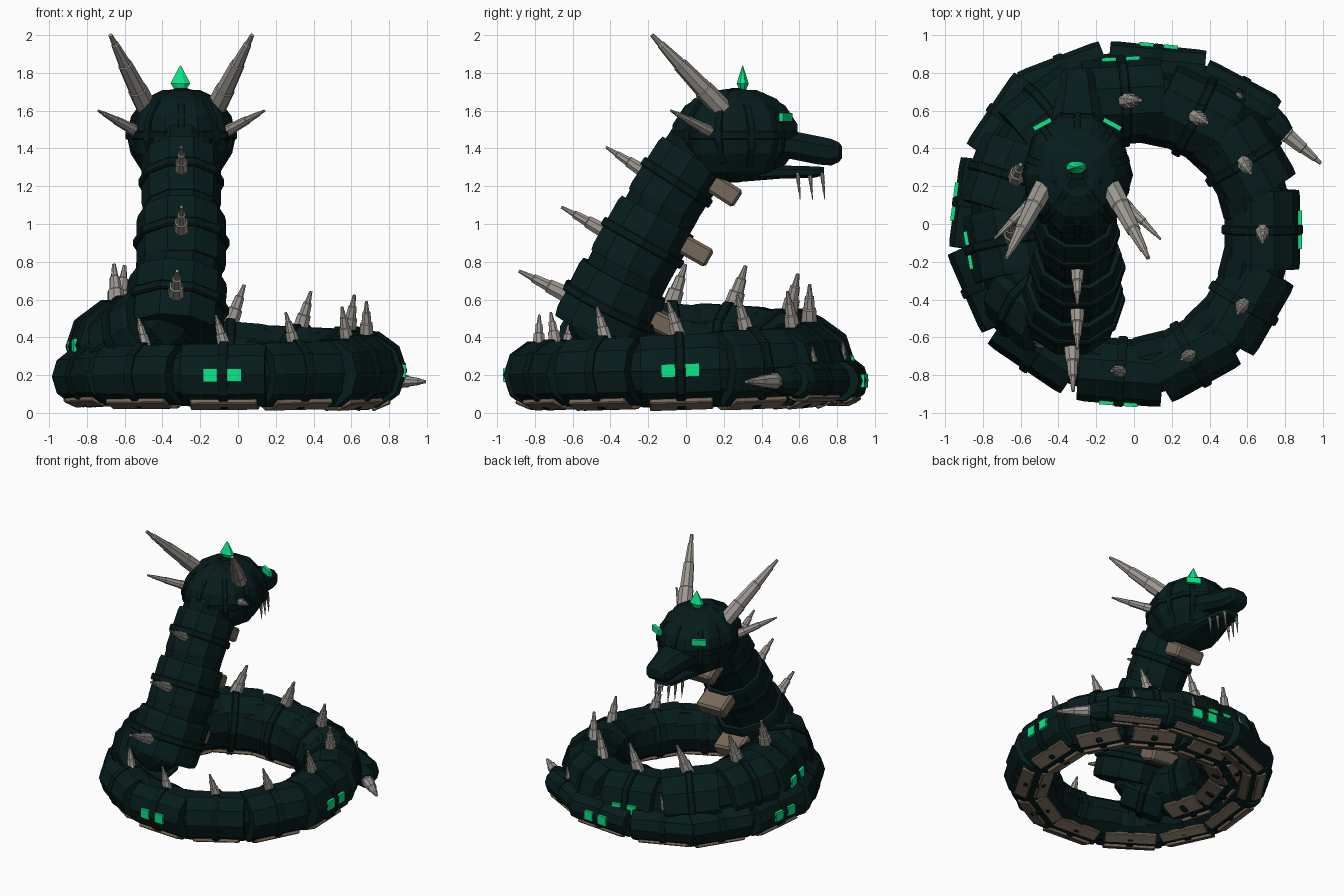
import bpy, bmesh, math
from mathutils import Matrix, Vector

if "Cube" in bpy.data.objects:
    bpy.data.objects.remove(bpy.data.objects["Cube"], do_unlink=True)


def material(name, rgb):
    m = bpy.data.materials.new(name)
    m.use_nodes = True
    m.diffuse_color = (*rgb, 1)
    m.node_tree.nodes["Principled BSDF"].inputs["Base Color"].default_value = (*rgb, 1)
    return m


SCALE = material("dark_teal_scale", (.002, .0115, .0115))
BAND = material("darker_teal_band", (.0018, .009, .0095))
HORN = material("grey_horn", (.34, .315, .285))
BELLY = material("tan_belly", (.18, .14, .1))
GLOW = material("bright_green", (.003, .8, .25))


def finish(name, bm, mat, matrix=Matrix()):
    bmesh.ops.recalc_face_normals(bm, faces=bm.faces)
    mesh = bpy.data.meshes.new(name)
    bm.to_mesh(mesh)
    bm.free()
    mesh.materials.append(mat)
    ob = bpy.data.objects.new(name, mesh)
    ob.matrix_world = matrix
    bpy.context.collection.objects.link(ob)
    return ob


def loft(name, rings, mat, matrix=Matrix()):
    """Skin a list of equal-sized point rings and cap both ends."""
    bm = bmesh.new()
    loops = [[bm.verts.new(p) for p in ring] for ring in rings]
    n = len(loops[0])
    for a, b in zip(loops, loops[1:]):
        for i in range(n):
            j = (i + 1) % n
            bm.faces.new((a[i], a[j], b[j], b[i]))
    bm.faces.new(loops[0])
    bm.faces.new(loops[-1])
    return finish(name, bm, mat, matrix)


def lathe(name, profile, sides, mat, matrix=Matrix()):
    """Turn (radius, height) pairs about local z, with flats facing y."""
    rings = []
    for r, h in profile:
        k = r / math.cos(math.pi / sides)
        angles = [math.tau * (i + .5) / sides + math.pi / 2 for i in range(sides)]
        rings.append([(k * math.cos(a), k * math.sin(a), h) for a in angles])
    return loft(name, rings, mat, matrix)


def block(name, size, mat, matrix, bevel=0.0):
    bm = bmesh.new()
    bmesh.ops.create_cube(bm, size=1)
    bmesh.ops.scale(bm, vec=size, verts=bm.verts)
    if bevel:
        bmesh.ops.bevel(bm, geom=bm.edges[:], offset=bevel, segments=1, affect='EDGES')
    return finish(name, bm, mat, matrix)


def frame(origin, axis, up):
    """Local z runs along axis, local y points towards up."""
    z = axis.normalized()
    y = (up - z * up.dot(z)).normalized()
    x = y.cross(z)
    return Matrix.Translation(origin) @ Matrix((x, y, z)).transposed().to_4x4()


def spike(name, base, tip, r, steps):
    """Stacked tapering cones, each stepping in from the last."""
    axis = tip - base
    length = axis.length
    profile = [(r * a, length * h) for a, h in steps]
    up = Vector((0, 0, 1)) if abs(axis.normalized().z) < .95 else Vector((0, 1, 0))
    lathe(name, profile, 8, HORN, frame(base, axis, up))


SPINE_STEPS = [(1, 0), (.85, .4), (.68, .42), (.55, .7), (.4, .72), (.2, 1)]
HORN_STEPS = [(1, 0), (.95, .3), (.86, .31), (.7, .62), (.6, .63), (.38, .88), (.3, .89), (.2, 1)]

# Body path from tail to neck: x, y, z, radius
PATH = [
    (.55, .68, .17, .095), (.12, .835, .17, .105), (-.36, .77, .175, .12), (-.65, .54, .18, .13),
    (-.81, .1, .185, .135), (-.76, -.31, .195, .145), (-.49, -.63, .2, .16),
    (-.07, -.78, .2, .165), (.3, -.69, .205, .17), (.58, -.42, .215, .18), (.68, -.03, .225, .19),
    (.58, .33, .24, .2), (.32, .57, .25, .205), (-.06, .65, .27, .215), (-.42, .53, .31, .225),
    (-.63, .23, .34, .23), (-.64, -.1, .35, .23), (-.52, -.4, .39, .23),
    (-.33, -.4, .56, .25), (-.3, -.23, .9, .225), (-.3, -.05, 1.22, .2),
]
NECK = 18
points = [Vector(p[:3]) for p in PATH]
TAIL_START, HEAD_JOIN = Vector((.82, .46, .17)), Vector((-.3, .13, 1.5))
chain = [TAIL_START] + points + [HEAD_JOIN]

for i, p in enumerate(points):
    r = PATH[i][3]
    back, ahead = chain[i], chain[i + 2]
    if i >= NECK:
        axis, dorsal = (ahead - p).normalized(), Vector((0, -1, .2))
    else:
        axis, dorsal = (ahead - back).normalized(), Vector((0, 0, 1))
    m = frame(p, axis, dorsal)
    up = m.col[1].to_3d()
    half = .165 if i >= NECK else .27 * ((ahead - p).length + (p - back).length)
    # Armoured segment with a raised band round its middle
    taper = .82 if i == 0 else .97
    lathe(f"body_segment_{i}", [(r * taper, -half), (r, -half * .8), (r, half * .8), (r * .97, half)],
          10, SCALE, m)
    lathe(f"segment_band_{i}", [(r * 1.05, -.025), (r * 1.08, -.017), (r * 1.08, .017), (r * 1.05, .025)],
          10, BAND, m)
    # Joint towards the next segment
    reach = (ahead - p).length
    snug = .87 if i >= NECK else .91
    jm = frame(p.lerp(ahead, .5), ahead - p, dorsal)
    lathe(f"body_joint_{i}", [(r * .75, -reach * .4), (r * snug, -reach * .2),
                              (r * snug, reach * .2), (r * .75, reach * .4)], 10, BAND, jm)
    # Dorsal spines: leaning to the tail on the coil, square to the neck
    if i >= NECK:
        root = p - axis * .045
        spike(f"neck_spine_{i}", root + up * r * .9, root + up * r * 2.08, r * .17, SPINE_STEPS)
    elif i < NECK - 1:
        spike(f"dorsal_spine_{i}", p + up * r * .9, p + up * r * 1.93 - axis * r * .28, r * .2, SPINE_STEPS)
    # Belly plates: twin rows under the coil, one jutting block on each neck segment
    if i >= NECK:
        shift = .05 if i == NECK else .1
        block(f"neck_belly_plate_{i}", (.23, .19, .105), BELLY,
              m @ Matrix.Translation((0, -r * 1.14, shift)), .015)
    elif i < NECK - 1:
        for row, s in (("inner", 1), ("outer", -1)):
            block(f"{row}_belly_plate_{i}", (r * .55, .03, half * 1.6), BELLY,
                  m @ Matrix.Rotation(math.radians(23 * s), 4, 'Z') @ Matrix.Translation((0, -r * 1.02, 0)), .006)
    # Paired lights on the outer side of every third segment
    if i < NECK and i % 3 == 1:
        for s in (-1, 1):
            block(f"side_light_{i}_{'rear' if s < 0 else 'front'}", (.02, .07, .075), GLOW,
                  m @ Matrix.Translation((-r * 1.045, 0, s * .064)))

# Tail end
tail_dir = Vector((.24, -.22, 0))
lathe("tail_cone", [(.08, -.12), (.07, 0), (.05, .06)], 10, SCALE,
      frame(Vector((.76, .51, .17)), tail_dir, Vector((0, 0, 1))))
spike("tail_spike", Vector((.74, .53, .17)), Vector((.99, .32, .165)), .045, HORN_STEPS)

# Head shell with a strap round the middle and straps over the top
CX = -.3
head = Matrix.Translation((CX, .26, 1.47)) @ Matrix.Diagonal((.275, .325, .24, 1))
lathe("head_shell", [(.4, -1), (.72, -.8), (.93, -.4), (1, 0), (.92, .42), (.68, .8), (.34, 1)], 10, SCALE, head)
lathe("head_equator_band", [(1.0, -.09), (1.02, -.07), (1.02, .07), (1.0, .09)], 10, BAND, head)
for k in range(5):
    lathe(f"head_rib_{k}", [(1.0, -.06), (1.02, -.05), (1.02, .05), (1.0, .06)], 14, BAND,
          head @ Matrix.Rotation(math.pi * k / 5, 4, 'Z') @ Matrix.Rotation(math.pi / 2, 4, 'Y'))


def jaw(name, sections):
    """Loft of chamfered rectangles: y, centre z, half width, half height."""
    rings = []
    for y, z, w, h in sections:
        corner = ((1, .4), (.6, 1), (-.6, 1), (-1, .4), (-1, -.5), (-.7, -1), (.7, -1), (1, -.5))
        rings.append([(CX + w * a, y, z + h * b) for a, b in corner])
    loft(name, rings, SCALE)


jaw("upper_snout", [(.35, 1.43, .19, .11), (.55, 1.42, .14, .075), (.7, 1.39, .105, .075),
                    (.77, 1.38, .095, .07), (.81, 1.38, .08, .052), (.825, 1.38, .055, .032)])
jaw("lower_jaw", [(.25, 1.27, .15, .05), (.5, 1.275, .11, .035), (.68, 1.275, .08, .03),
                  (.73, 1.28, .06, .022)])

# Mirrored head details
for side, s in (("left", 1), ("right", -1)):
    def at(x, y, z):
        return Vector((CX + s * x, y, z))

    spike(f"{side}_great_horn", at(.17, .21, 1.59), at(.375, -.18, 2.0), .052, HORN_STEPS)
    spike(f"{side}_cheek_horn", at(.2, .16, 1.47), at(.44, -.08, 1.6), .03, HORN_STEPS)
    block(f"{side}_eye", (.105, .025, .045), GLOW,
          Matrix.Translation(at(.185, .528, 1.565)) @ Matrix.Rotation(math.radians(-28 * s), 4, 'Z'))
    for k in range(3):
        y = .59 + k * .065
        x = .085 - k * .015
        spike(f"{side}_fang_{k}", at(x, y, 1.27), at(x, y + .015, 1.13), .011, SPINE_STEPS)

# Crown gem
lathe("crown_gem", [(.4, 0), (1, .05), (.04, .145)], 8, GLOW,
      Matrix.Translation((CX - .005, .3, 1.695)) @ Matrix.Diagonal((.052, .032, 1, 1)))
